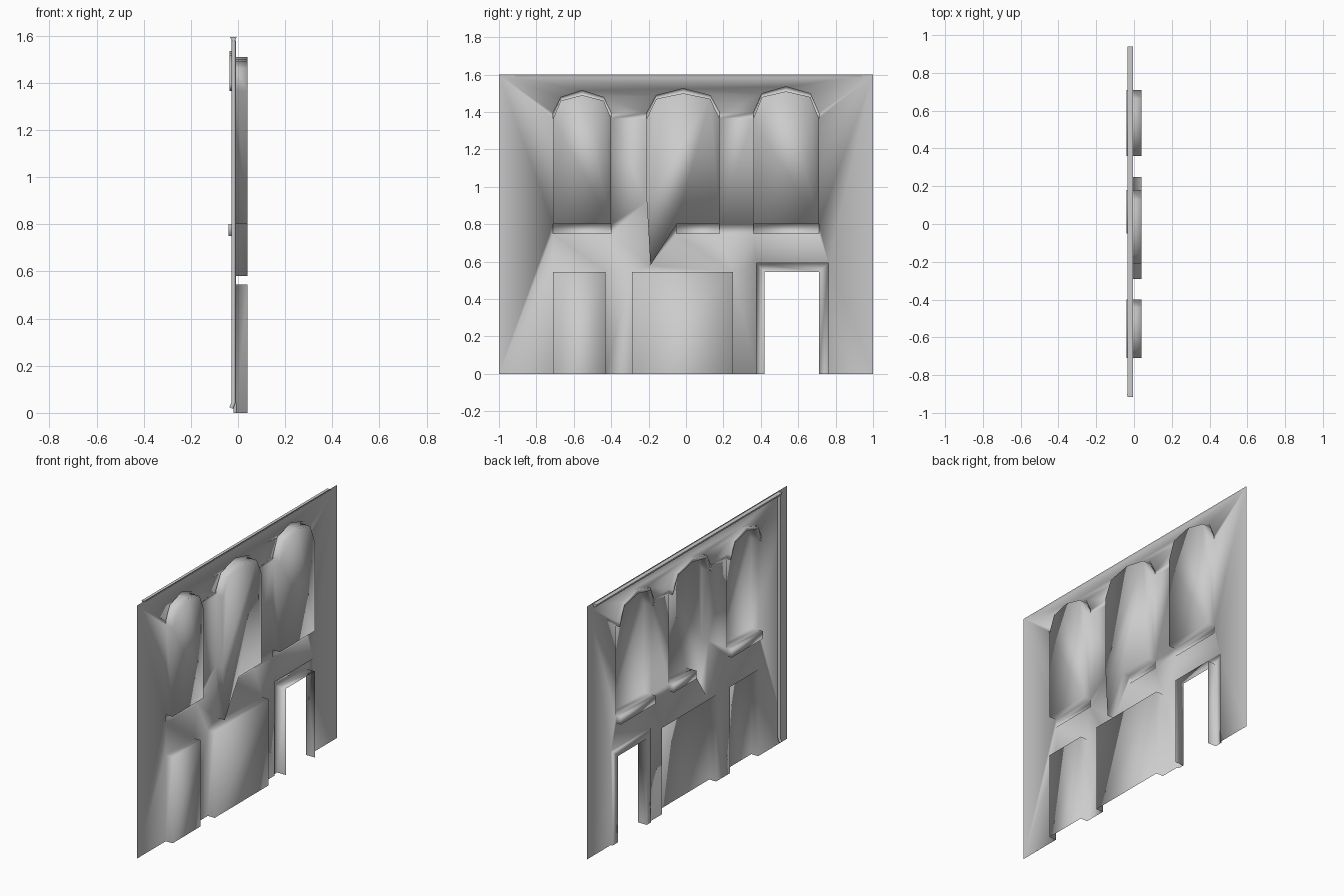
import bpy, bmesh
from mathutils import Vector

if "Cube" in bpy.data.objects:
    bpy.data.objects.remove(bpy.data.objects["Cube"])

WALL, BACK, SILL, TRIM, FRAME = -0.008, 0.04, -0.04, -0.035, -0.02
bm = bmesh.new()


def face(pts):
    return bm.faces.new([bm.verts.new(p) for p in pts])


def at(x, loop):
    return [(x, y, z) for y, z in loop]


def strip(a, b, closed=False):
    """Quads between two matching lines of points."""
    n = len(a)
    for i in range(n if closed else n - 1):
        j = (i + 1) % n
        face([a[i], a[j], b[j], b[i]])


def fill(x, loops):
    """Flat sheet with holes."""
    edges = []
    for loop in loops:
        vs = [bm.verts.new(p) for p in at(x, loop)]
        edges += [bm.edges.new((vs[i], vs[(i + 1) % len(vs)])) for i in range(len(vs))]
    bmesh.ops.triangle_fill(bm, edges=edges, use_beauty=True, normal=Vector((-1, 0, 0)))


def portal(y0, y1, z):
    return [(y0, 0), (y0, z), (y1, z), (y1, 0)]


def arch(y0, y1, spring, shoulder, top):
    m, d = (y0 + y1) / 2, (y1 - y0) * 0.13
    return [(y1, spring), (y1 - d, shoulder), (m, top), (y0 + d, shoulder), (y0, spring)]


def window(y0, y1, top, sill_y0=None, sag=()):
    """Arched recess with sill and arch trim; returns its outline on the wall."""
    s0 = y0 if sill_y0 is None else sill_y0
    inner = arch(y0, y1, 1.365, top - 0.03, top)
    outer = arch(y0, y1, 1.395, top - 0.012, top + 0.025)
    # recess
    left = list(sag) if sag else []
    opening = inner + left + [(s0, 0.80), (y1, 0.80)]
    strip(at(WALL, opening), at(BACK, opening), True)
    face(at(BACK, opening))
    # sill
    low = [(s0, 0.80), (s0, 0.75), (y1, 0.75), (y1, 0.80)]
    strip(at(WALL, low), at(SILL, low), True)
    face(at(SILL, low))
    # arch trim
    ring = outer + inner[::-1]
    strip(at(WALL, ring), at(TRIM, ring), True)
    strip(at(TRIM, outer), at(TRIM, inner))
    return [inner[0]] + outer + [inner[-1]] + left + low


def shop(y0, y1, z):
    """Recess that reaches the ground."""
    p = portal(y0, y1, z)
    strip(at(WALL, p), at(BACK, p))
    face(at(BACK, p))
    return p


# upper windows
holes = [window(-0.71, -0.40, 1.49),
         window(-0.21, 0.18, 1.50, -0.05, [(-0.21, 0.92), (-0.19, 0.58)]),
         window(0.36, 0.71, 1.51)]
# ground floor recesses and open door with frame
base = shop(-0.71, -0.43, 0.545) + shop(-0.29, 0.25, 0.545)
d_out, d_in = portal(0.377, 0.762, 0.592), portal(0.42, 0.71, 0.545)
strip(at(WALL, d_out), at(FRAME, d_out))
strip(at(FRAME, d_out), at(FRAME, d_in))
strip(at(FRAME, d_in), at(BACK, d_in))
# wall sheet
fill(WALL, [[(-1, 0)] + base + d_out + [(1, 0), (1, 1.6), (-1, 1.6)]] + holes)

bmesh.ops.remove_doubles(bm, verts=bm.verts, dist=0.0005)
bmesh.ops.recalc_face_normals(bm, faces=bm.faces)
wall_face = next(f for f in bm.faces if all(abs(v.co.x - WALL) < 1e-4 for v in f.verts))
if wall_face.normal.x > 0:
    bmesh.ops.reverse_faces(bm, faces=bm.faces)
for f in bm.faces:
    f.smooth = True


def make_object(name):
    me = bpy.data.meshes.new(name)
    bm.to_mesh(me)
    bm.free()
    ob = bpy.data.objects.new(name, me)
    bpy.context.collection.objects.link(ob)
    return ob


make_object("facade_wall")

# gutter along the top
bm = bmesh.new()
prof = [(-0.034, 1.594), (-0.025, 1.577), (-0.013, 1.577), (-0.006, 1.594)]
ends = [[(x, y, z) for x, z in prof] for y in (-0.915, 0.94)]
strip(ends[0], ends[1], True)
face(ends[0])
face(ends[1])
bmesh.ops.remove_doubles(bm, verts=bm.verts, dist=0.0005)
bmesh.ops.recalc_face_normals(bm, faces=bm.faces)
make_object("roof_gutter")

# drainpipe with kicked-out foot
cu = bpy.data.curves.new("drainpipe", 'CURVE')
cu.dimensions = '3D'
cu.bevel_depth = 0.009
cu.bevel_resolution = 1
cu.use_fill_caps = True
sp = cu.splines.new('POLY')
path = [(-0.018, 1.58), (-0.018, 0.045), (-0.028, 0.02)]
sp.points.add(len(path) - 1)
for p, (x, z) in zip(sp.points, path):
    p.co = (x, -0.905, z, 1)
bpy.context.collection.objects.link(bpy.data.objects.new("drainpipe", cu))
